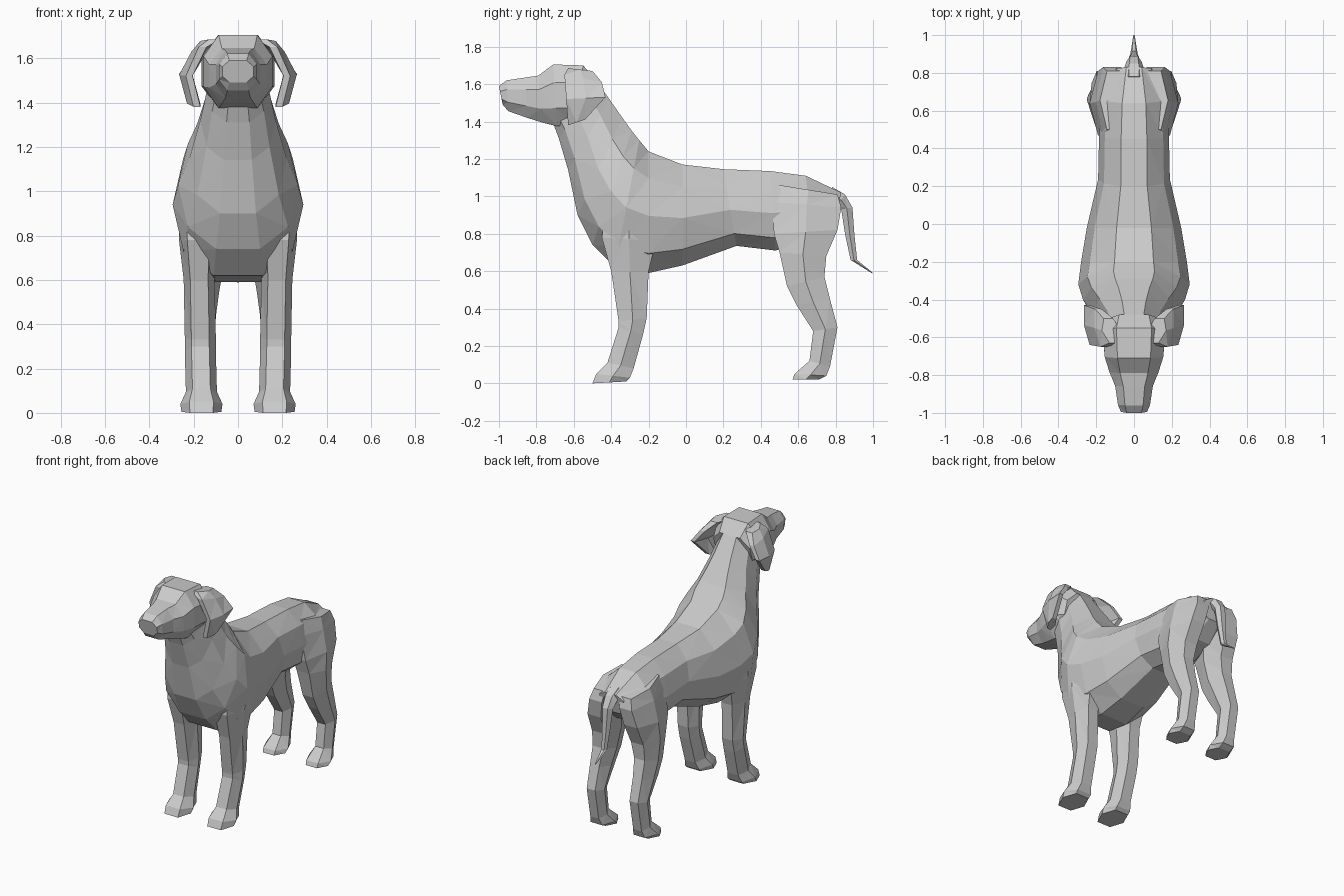
import bpy, bmesh, math

coat = bpy.data.materials.new("grey coat")
coat.diffuse_color = (0.6, 0.6, 0.6, 1)


def loft(name, rings, sides=8, mirror=False, skew=0.0, square=1.0, shear=0.0):
    """Skin rings given as (y0, z0, y1, z1, x_centre, half_width)."""
    bm = bmesh.new()
    loops = []
    k = 1 / math.cos(math.pi / sides)
    for y0, z0, y1, z1, xc, w in rings:
        loop = []
        for i in range(sides):
            a = 2 * math.pi * (i + 0.5) / sides
            c = max(-1, min(1, math.cos(a) * k))
            s = math.sin(a) * (k if sides % 4 == 0 else 1)
            s = math.copysign(abs(s) ** square, s)   # below 1 is boxier
            t = 0.5 - 0.5 * c
            x = xc + w * s + shear * (t - 0.5)
            if abs(c) < 0.9:
                t += skew            # moves the widest point along the section
            loop.append(bm.verts.new((x, y0 + (y1 - y0) * t, z0 + (z1 - z0) * t)))
        loops.append(loop)
    for a, b in zip(loops, loops[1:]):
        for i in range(sides):
            j = (i + 1) % sides
            bm.faces.new((a[i], a[j], b[j], b[i]))
    bm.faces.new(loops[0])
    bm.faces.new(loops[-1])
    bmesh.ops.recalc_face_normals(bm, faces=bm.faces)
    bmesh.ops.triangulate(bm, faces=bm.faces)
    me = bpy.data.meshes.new(name)
    bm.to_mesh(me)
    bm.free()
    me.materials.append(coat)
    ob = bpy.data.objects.new(name, me)
    bpy.context.collection.objects.link(ob)
    if mirror:
        ob.modifiers.new("mirror", 'MIRROR')
    return ob


# Trunk and neck: back point, belly point, half width
loft("body", [
    (0.83, 1.02, 0.80, 0.88, 0, 0.11),
    (0.64, 1.11, 0.68, 0.78, 0, 0.17),
    (0.45, 1.135, 0.48, 0.71, 0, 0.185),
    (0.20, 1.145, 0.27, 0.735, 0, 0.19),
    (-0.02, 1.17, -0.02, 0.63, 0, 0.25),
    (-0.20, 1.24, -0.20, 0.59, 0, 0.28),
    (-0.25, 1.30, -0.38, 0.62, 0, 0.295),
    (-0.29, 1.35, -0.50, 0.74, 0, 0.27),
    (-0.34, 1.42, -0.58, 0.90, 0, 0.22),
    (-0.41, 1.52, -0.63, 1.14, 0, 0.17),
    (-0.48, 1.62, -0.68, 1.31, 0, 0.14),
    (-0.56, 1.68, -0.71, 1.39, 0, 0.12)], 10, skew=0.03, square=0.85)

# Skull, brow step and muzzle
loft("head", [
    (-0.48, 1.62, -0.55, 1.40, 0, 0.14),
    (-0.55, 1.70, -0.60, 1.38, 0, 0.165),
    (-0.71, 1.705, -0.69, 1.375, 0, 0.155),
    (-0.79, 1.645, -0.77, 1.395, 0, 0.13),
    (-0.86, 1.635, -0.85, 1.42, 0, 0.10),
    (-0.96, 1.62, -0.95, 1.455, 0, 0.085),
    (-1.00, 1.59, -0.98, 1.49, 0, 0.07)], square=0.65)

# Hanging ears, flaring outward to the back
loft("ear", [
    (-0.63, 1.685, -0.50, 1.67, 0.12, 0.05),
    (-0.65, 1.65, -0.45, 1.61, 0.175, 0.035),
    (-0.64, 1.52, -0.43, 1.53, 0.235, 0.03),
    (-0.63, 1.38, -0.54, 1.41, 0.20, 0.03)], 6, True, shear=0.03)

# Front legs: front point, rear point, centre and half width
loft("front_leg", [
    (-0.42, 1.00, -0.18, 1.00, 0.18, 0.09),
    (-0.45, 0.78, -0.16, 0.76, 0.18, 0.085),
    (-0.40, 0.60, -0.20, 0.60, 0.175, 0.07),
    (-0.36, 0.33, -0.21, 0.35, 0.17, 0.07),
    (-0.36, 0.30, -0.23, 0.26, 0.17, 0.07),
    (-0.42, 0.11, -0.28, 0.08, 0.165, 0.07),
    (-0.48, 0.05, -0.30, 0.03, 0.165, 0.095),
    (-0.50, 0.00, -0.32, 0.01, 0.165, 0.09)], 6, True, square=0.8)

# Hind legs with thigh and hock
loft("hind_leg", [
    (0.50, 1.06, 0.81, 1.01, 0.10, 0.08),
    (0.46, 0.97, 0.83, 0.94, 0.115, 0.09),
    (0.47, 0.80, 0.81, 0.82, 0.14, 0.095),
    (0.50, 0.70, 0.75, 0.68, 0.15, 0.09),
    (0.54, 0.52, 0.74, 0.57, 0.16, 0.075),
    (0.59, 0.42, 0.77, 0.45, 0.165, 0.065),
    (0.68, 0.28, 0.81, 0.30, 0.165, 0.06),
    (0.66, 0.12, 0.77, 0.09, 0.165, 0.06),
    (0.58, 0.05, 0.75, 0.04, 0.165, 0.085),
    (0.57, 0.02, 0.71, 0.02, 0.165, 0.08)], 6, True, square=0.9)

# Drooping tail, tapering to a point
loft("tail", [
    (0.78, 1.05, 0.77, 0.97, 0, 0.055),
    (0.85, 1.01, 0.81, 0.95, 0, 0.05),
    (0.89, 0.94, 0.83, 0.93, 0, 0.04),
    (0.90, 0.80, 0.85, 0.80, 0, 0.03),
    (0.915, 0.66, 0.88, 0.66, 0, 0.02),
    (1.00, 0.59, 0.995, 0.588, 0, 0.004)], 6)
